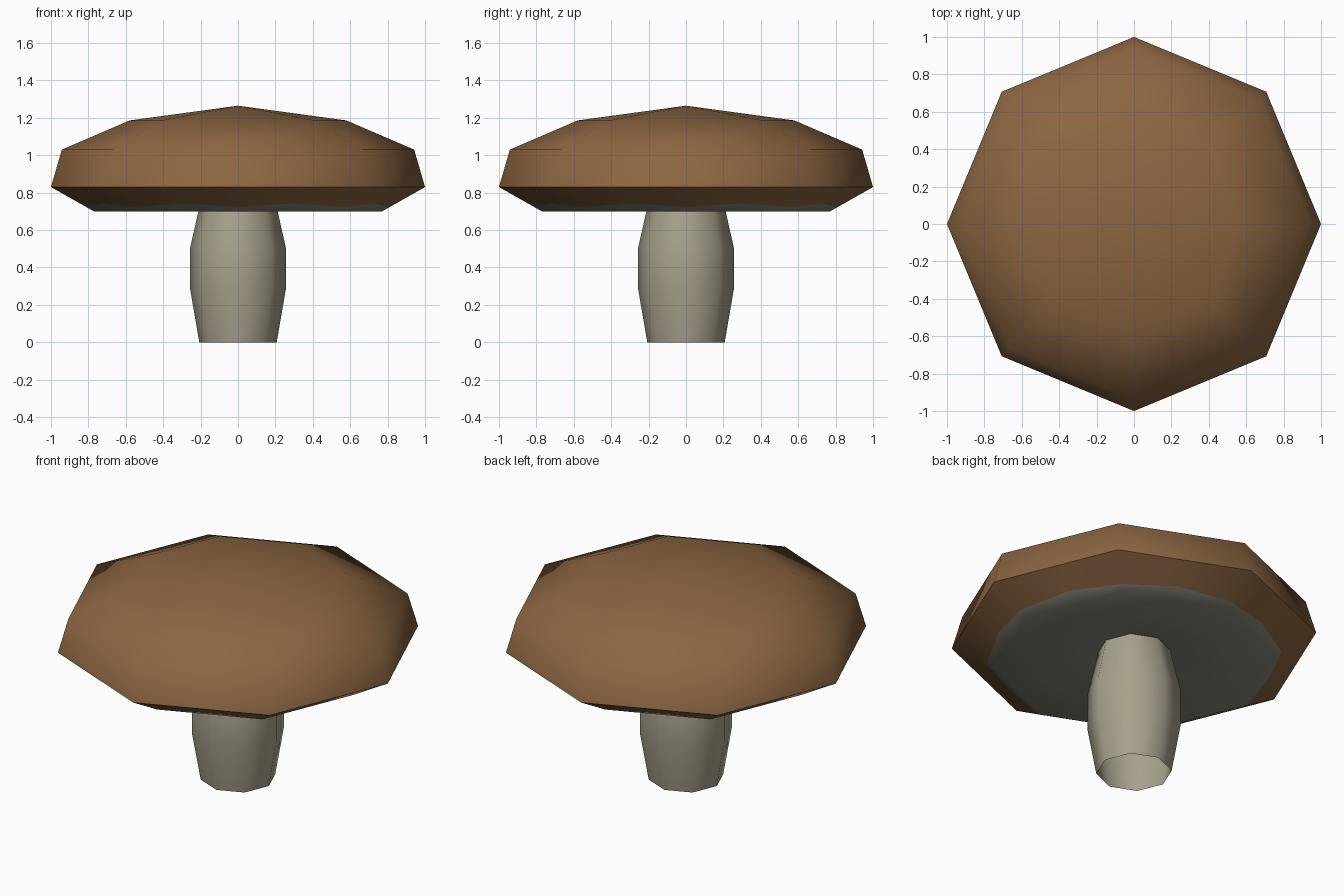
import bpy, bmesh, math

if "Cube" in bpy.data.objects:
    bpy.data.objects.remove(bpy.data.objects["Cube"])


def material(name, rgb):
    m = bpy.data.materials.new(name)
    lin = [((c / 255 + 0.055) / 1.055) ** 2.4 for c in rgb]
    m.diffuse_color = (*lin, 1)
    m.use_nodes = True
    m.node_tree.nodes["Principled BSDF"].inputs["Base Color"].default_value = m.diffuse_color
    return m


brown = material("cap brown", (140, 102, 66))
gill = material("gill grey", (136, 133, 118))
cream = material("stem cream", (168, 161, 140))


def octagon(r, z, mid=None):
    """Octagon ring; with mid=(r, z) it also gets edge midpoints at that level."""
    pts = []
    for i in range(8):
        a = i * math.pi / 4
        pts.append((r * math.cos(a), r * math.sin(a), z))
        if mid:
            a += math.pi / 8
            rm = mid[0] * math.cos(math.pi / 8)
            pts.append((rm * math.cos(a), rm * math.sin(a), mid[1]))
    return pts


def lathe(name, rings, mats, mat_rule=lambda k: 0):
    """Skin rings from bottom to top; a one-point ring is a pole."""
    bm = bmesh.new()
    rows = [[bm.verts.new(p) for p in ring] for ring in rings]
    for k, (a, b) in enumerate(zip(rows, rows[1:])):
        n = max(len(a), len(b))
        for i in range(n):
            j = (i + 1) % n
            if len(a) == 1:
                vs = (a[0], b[j], b[i])
            elif len(b) == 1:
                vs = (a[i], a[j], b[0])
            else:
                vs = (a[i], a[j], b[j], b[i])
            bm.faces.new(vs).material_index = mat_rule(k)
    # poles at the bottom need their faces pointing down
    if len(rows[0]) == 1:
        for f in rows[0][0].link_faces:
            f.normal_update()
            if f.normal.z > 0:
                f.normal_flip()
    me = bpy.data.meshes.new(name)
    bm.to_mesh(me)
    bm.free()
    for m in mats:
        me.materials.append(m)
    ob = bpy.data.objects.new(name, me)
    bpy.context.collection.objects.link(ob)
    bpy.ops.object.select_all(action='DESELECT')
    ob.select_set(True)
    bpy.context.view_layer.objects.active = ob
    bpy.ops.object.shade_smooth_by_angle(angle=math.radians(60))
    return ob


# Stem: slightly bulging octagonal tube, open at the foot
lathe("stem", [octagon(r, z) for r, z in
               ((0.207, 0), (0.256, 0.285), (0.256, 0.505), (0.212, 0.70), (0.198, 0.765))],
      [cream])

# Cap top: faceted dome above the sharp rim
lathe("cap_top", [octagon(r, z) for r, z in
                  ((1.0, 0.83), (0.942, 1.03), (0.58, 1.186))] + [[(0, 0, 1.265)]],
      [brown])


# Cap underside: shallow hollow with grey gills and a brown band at the rim
def slope(r):
    return (r, 0.70 + (r - 0.77) / 0.23 * 0.13)


def level(r, z):
    return octagon(r, z, (r, z))


lathe("cap_underside",
      [[(0, 0, 0.78)], level(0.20, 0.76), level(0.77, 0.70),
       octagon(*slope(0.81), slope(0.845)), level(1.0, 0.83)],
      [gill, brown], lambda k: 1 if k == 3 else 0)
